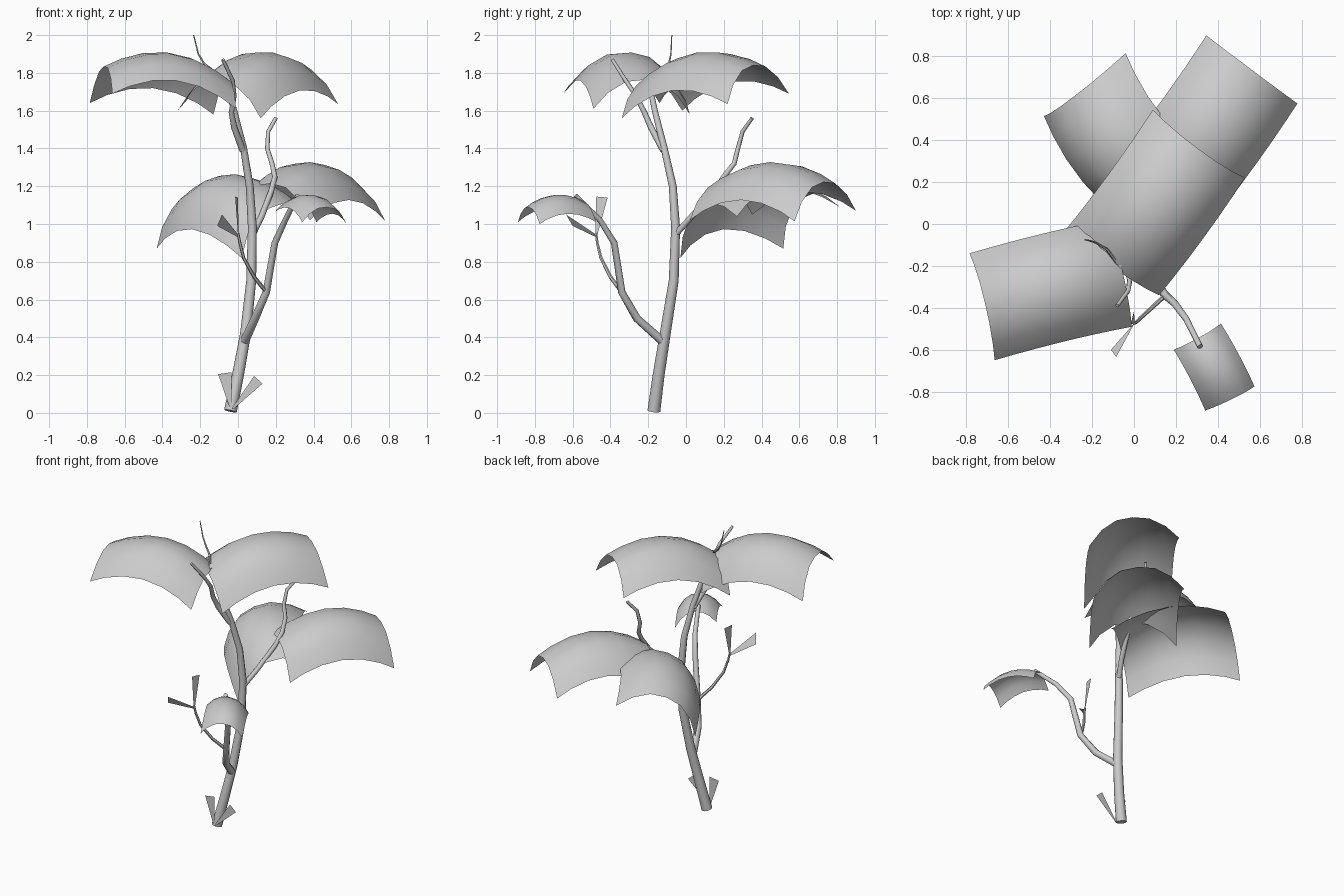
import bpy
import bmesh
import math
from mathutils import Vector

cube = bpy.data.objects.get("Cube")
if cube:
    bpy.data.objects.remove(cube, do_unlink=True)

# One grey for the whole plant
grey = bpy.data.materials.new("plant_grey")
grey.use_nodes = True
grey.diffuse_color = (0.6, 0.6, 0.6, 1)
grey.node_tree.nodes["Principled BSDF"].inputs["Base Color"].default_value = (0.6, 0.6, 0.6, 1)


def finish(name, bm, smooth):
    """Turn a bmesh into a named, coloured object."""
    mesh = bpy.data.meshes.new(name)
    bm.to_mesh(mesh)
    bm.free()
    mesh.materials.append(grey)
    for poly in mesh.polygons:
        poly.use_smooth = smooth
    obj = bpy.data.objects.new(name, mesh)
    bpy.context.collection.objects.link(obj)
    return obj


def tube(name, points, r_start, r_end, sides=8):
    """Tapered round stalk swept along a path."""
    pts = [Vector(p) for p in points]
    last = len(pts) - 1
    bm = bmesh.new()
    rings = []
    for i, p in enumerate(pts):
        along = (pts[min(i + 1, last)] - pts[max(i - 1, 0)]).normalized()
        a = along.cross(Vector((0, 1, 0))).normalized()
        b = along.cross(a)
        r = r_start + (r_end - r_start) * i / last
        rings.append([bm.verts.new(p + r * (a * math.cos(t) + b * math.sin(t)))
                      for t in (math.tau * k / sides for k in range(sides))])
    for low, high in zip(rings, rings[1:]):
        for k in range(sides):
            n = (k + 1) % sides
            bm.faces.new((low[k], low[n], high[n], high[k]))
    bm.faces.new(rings[0])
    bm.faces.new(rings[-1])
    bmesh.ops.recalc_face_normals(bm, faces=bm.faces)
    obj = finish(name, bm, True)
    bpy.context.view_layer.objects.active = obj
    obj.select_set(True)
    bpy.ops.object.shade_smooth_by_angle(angle=math.radians(50))
    obj.select_set(False)


def leaf(name, corners, arch, droop):
    """Broad sheet arched along its length and drooping at both sides.
    Corners run base right, base left, tip left, tip right."""
    br, bl, tl, tr = (Vector(c) for c in corners)
    normal = (tr + tl - br - bl).cross(bl + tl - br - tr).normalized()
    if normal.z < 0:
        normal.negate()
    steps = [-1, -0.73, -0.38, 0, 0.38, 0.73, 1]
    bm = bmesh.new()
    grid = []
    for u in steps:
        row = []
        for v in steps:
            s, t = (u + 1) / 2, (v + 1) / 2
            p = br.lerp(bl, t).lerp(tr.lerp(tl, t), s)
            lift = arch * (1 - u * u) + droop * (1 - abs(v) ** 2.4)
            row.append(bm.verts.new(p + normal * lift))
        grid.append(row)
    for r0, r1 in zip(grid, grid[1:]):
        for k in range(len(steps) - 1):
            bm.faces.new((r0[k], r1[k], r1[k + 1], r0[k + 1]))
    bmesh.ops.recalc_face_normals(bm, faces=bm.faces)
    if sum(f.normal.z for f in bm.faces) < 0:
        bmesh.ops.reverse_faces(bm, faces=bm.faces)
    finish(name, bm, True)


def blade(name, points):
    """Flat wedge-shaped young leaf."""
    bm = bmesh.new()
    bm.faces.new([bm.verts.new(p) for p in points])
    finish(name, bm, False)


# Main stem and its branches
tube("main_stem", [(-0.04, -0.17, 0.01), (0.0, -0.145, 0.2), (0.04, -0.11, 0.42),
                   (0.07, -0.065, 0.7), (0.076, -0.055, 0.98), (0.062, -0.07, 1.2),
                   (0.03, -0.115, 1.4), (-0.02, -0.165, 1.6), (-0.07, -0.2, 1.77)],
     0.034, 0.013)
tube("front_branch", [(0.035, -0.125, 0.38), (0.09, -0.26, 0.5), (0.15, -0.34, 0.64),
                      (0.195, -0.38, 0.9), (0.25, -0.455, 1.02), (0.315, -0.585, 1.15)],
     0.024, 0.013)
tube("front_twig", [(0.15, -0.34, 0.64), (0.085, -0.4, 0.72), (0.03, -0.45, 0.82),
                    (0.01, -0.47, 0.9), (0.0, -0.475, 0.95)], 0.011, 0.007, 6)
tube("back_branch", [(0.08, -0.05, 0.95), (0.125, 0.03, 1.04), (0.175, 0.15, 1.17),
                     (0.195, 0.2, 1.25), (0.18, 0.255, 1.32), (0.155, 0.275, 1.4),
                     (0.16, 0.3, 1.49), (0.2, 0.35, 1.56)], 0.017, 0.01)
tube("top_branch", [(0.025, -0.12, 1.39), (-0.02, -0.185, 1.51), (-0.035, -0.22, 1.59),
                    (-0.02, -0.265, 1.68), (-0.028, -0.32, 1.76), (-0.08, -0.39, 1.87)],
     0.018, 0.009)
tube("top_twig", [(-0.07, -0.2, 1.76), (-0.13, -0.12, 1.81), (-0.18, -0.09, 1.85),
                  (-0.21, -0.08, 1.9), (-0.235, -0.075, 2.0)], 0.008, 0.003, 6)

# Broad leaves
leaf("upper_right_leaf", [(-0.13, 0.02, 1.58), (-0.01, -0.49, 1.61),
                          (-0.665, -0.65, 1.69), (-0.785, -0.14, 1.64)], 0.11, 0.17)
leaf("upper_left_leaf", [(0.12, -0.34, 1.56), (-0.32, -0.02, 1.6),
                         (0.09, 0.545, 1.69), (0.53, 0.22, 1.635)], 0.11, 0.18)
leaf("lower_left_leaf", [(0.38, 0.02, 1.02), (-0.05, 0.35, 1.05),
                         (0.345, 0.9, 1.07), (0.78, 0.575, 1.015)], 0.11, 0.18)
leaf("lower_back_leaf", [(0.41, 0.27, 1.04), (0.02, -0.03, 0.82),
                         (-0.43, 0.515, 0.87), (-0.04, 0.815, 1.09)], 0.14, 0.17)
leaf("small_front_leaf", [(0.19, -0.6, 1.06), (0.415, -0.475, 1.01),
                          (0.575, -0.775, 1.0), (0.34, -0.89, 1.01)], 0.05, 0.085)

# Young wedge leaves on the twig and at the foot
blade("twig_blade_outer", [(0.0, -0.475, 0.93), (0.0, -0.478, 0.945),
                           (-0.085, -0.635, 1.05), (-0.11, -0.6, 0.99)])
blade("twig_blade_upright", [(0.0, -0.48, 0.94), (0.003, -0.47, 0.94),
                             (0.0, -0.415, 1.14), (-0.015, -0.475, 1.145)])
blade("foot_blade_right", [(-0.045, -0.205, 0.03), (-0.035, -0.205, 0.03),
                           (-0.035, -0.205, 0.215), (-0.105, -0.205, 0.205)])
blade("foot_blade_left", [(-0.035, -0.208, 0.02), (-0.025, -0.208, 0.02),
                          (0.13, -0.208, 0.155), (0.085, -0.208, 0.195)])
